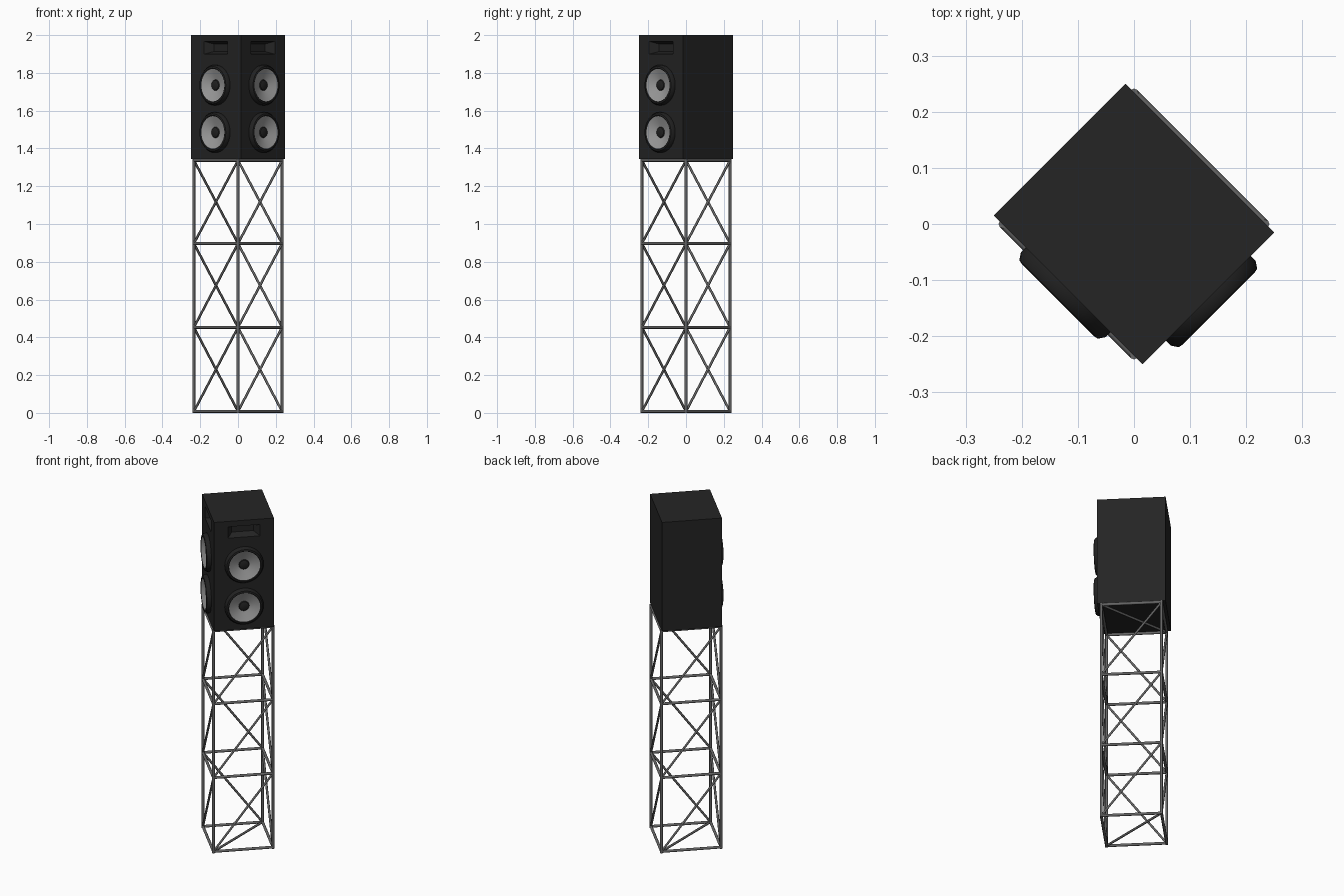
import bpy, bmesh, math
from mathutils import Matrix, Vector

if "Cube" in bpy.data.objects:
    bpy.data.objects.remove(bpy.data.objects["Cube"])

TURN = Matrix.Rotation(math.radians(45), 4, 'Z')   # whole model stands on the diagonal
W, D = 0.332, 0.375                                # cabinet size before turning
Z0, Z1 = 1.345, 2.0


def material(name, v):
    m = bpy.data.materials.new(name)
    m.diffuse_color = (v, v, v, 1)
    m.use_nodes = True
    m.node_tree.nodes["Principled BSDF"].inputs["Base Color"].default_value = m.diffuse_color
    return m


BLACK = material("cabinet_black", 0.018)
RUBBER = material("rubber_black", 0.015)
CONE = material("cone_grey", 0.33)
STEEL = material("steel_grey", 0.13)


def finish(bm, name, mat, matrix=Matrix(), smooth=None):
    bmesh.ops.recalc_face_normals(bm, faces=bm.faces)
    me = bpy.data.meshes.new(name)
    bm.to_mesh(me)
    bm.free()
    ob = bpy.data.objects.new(name, me)
    bpy.context.collection.objects.link(ob)
    me.materials.append(mat)
    ob.matrix_world = TURN @ matrix
    if smooth:
        bpy.ops.object.select_all(action='DESELECT')
        ob.select_set(True)
        bpy.context.view_layer.objects.active = ob
        bpy.ops.object.shade_smooth_by_angle(angle=math.radians(smooth))
    return ob


def tube(bm, a, b, r):
    a, b = Vector(a), Vector(b)
    d = b - a
    m = Matrix.Translation((a + b) / 2) @ d.to_track_quat('Z', 'Y').to_matrix().to_4x4()
    bmesh.ops.create_cone(bm, cap_ends=True, segments=8, radius1=r, radius2=r,
                          depth=d.length, matrix=m)


def lathe(name, mat, profile, matrix, seg=32):
    bm = bmesh.new()
    vs = [bm.verts.new((r, 0, h)) for r, h in profile]
    es = [bm.edges.new(p) for p in zip(vs, vs[1:])]
    bmesh.ops.spin(bm, geom=vs + es, cent=(0, 0, 0), axis=(0, 0, 1),
                   angle=math.tau, steps=seg, use_duplicate=False)
    bmesh.ops.remove_doubles(bm, verts=bm.verts, dist=1e-5)
    return finish(bm, name, mat, matrix, 35)


# Lattice tower: legs, level frames, one brace per face and bay
S, R = 0.165, 0.008
corners = [(-S, -S), (S, -S), (S, S), (-S, S)]
levels = [R, 0.453, 0.897, 1.337]
legs, frames, braces = bmesh.new(), bmesh.new(), bmesh.new()
for i, c in enumerate(corners):
    n = corners[(i + 1) % 4]
    tube(legs, (*c, 0), (*c, Z0), R)
    for z in levels:
        tube(frames, (*c, z), (*n, z), R)
    for lo, hi in zip(levels, levels[1:]):
        tube(braces, (*c, lo), (*n, hi), 0.0065)
tube(braces, (*corners[0], levels[0]), (*corners[2], levels[0]), 0.0065)
tube(braces, (*corners[1], levels[3]), (*corners[3], levels[3]), 0.0065)
finish(legs, "tower_legs", STEEL, smooth=50)
finish(frames, "tower_frames", STEEL, smooth=50)
finish(braces, "tower_braces", STEEL, smooth=50)

# Cabinet
bm = bmesh.new()
bmesh.ops.create_cube(bm, size=1)
bmesh.ops.scale(bm, vec=(W, D, Z1 - Z0), verts=bm.verts)
bmesh.ops.translate(bm, vec=(0, 0, (Z0 + Z1) / 2), verts=bm.verts)
cabinet = finish(bm, "cabinet", BLACK)

# Two speaker faces: local z of each frame points out of the face, local y is up
for side, turn, dist in (("right", 0, D / 2), ("left", -90, W / 2)):
    face = (Matrix.Rotation(math.radians(turn), 4, 'Z') @ Matrix.Translation((0, -dist, 0))
            @ Matrix.Rotation(math.radians(90), 4, 'X'))

    # Tapered horn recess
    bm = bmesh.new()
    rings = [[bm.verts.new((sx * w, 1.933 + sy * h, z)) for sx, sy in
              ((-1, -1), (1, -1), (1, 1), (-1, 1))]
             for w, h, z in ((0.095, 0.037, 0.01), (0.06, 0.02, -0.045))]
    bm.faces.new(rings[0])
    bm.faces.new(rings[1])
    for k in range(4):
        j = (k + 1) % 4
        bm.faces.new((rings[0][k], rings[0][j], rings[1][j], rings[1][k]))
    cutter = finish(bm, f"horn_cutter_{side}", BLACK, face)
    cutter.hide_render = True
    cutter.hide_set(True)
    cut = cabinet.modifiers.new(f"horn_{side}", 'BOOLEAN')
    cut.operation, cut.solver, cut.object = 'DIFFERENCE', 'EXACT', cutter

    # Woofers: raised surround, grey cone and dust cap
    for pos, z in (("upper", 1.735), ("lower", 1.485)):
        m = face @ Matrix.Translation((0, z, 0))
        lathe(f"surround_{pos}_{side}", RUBBER,
              [(0.107, -0.002), (0.107, 0.012), (0.099, 0.024), (0.09, 0.026), (0.085, 0.021)], m)
        lathe(f"cone_{pos}_{side}", CONE, [(0.086, 0.022), (0.058, 0.011), (0.026, 0.001)], m)
        lathe(f"dust_cap_{pos}_{side}", RUBBER,
              [(0.03, 0.001), (0.026, 0.007), (0.015, 0.011), (0, 0.012)], m)
